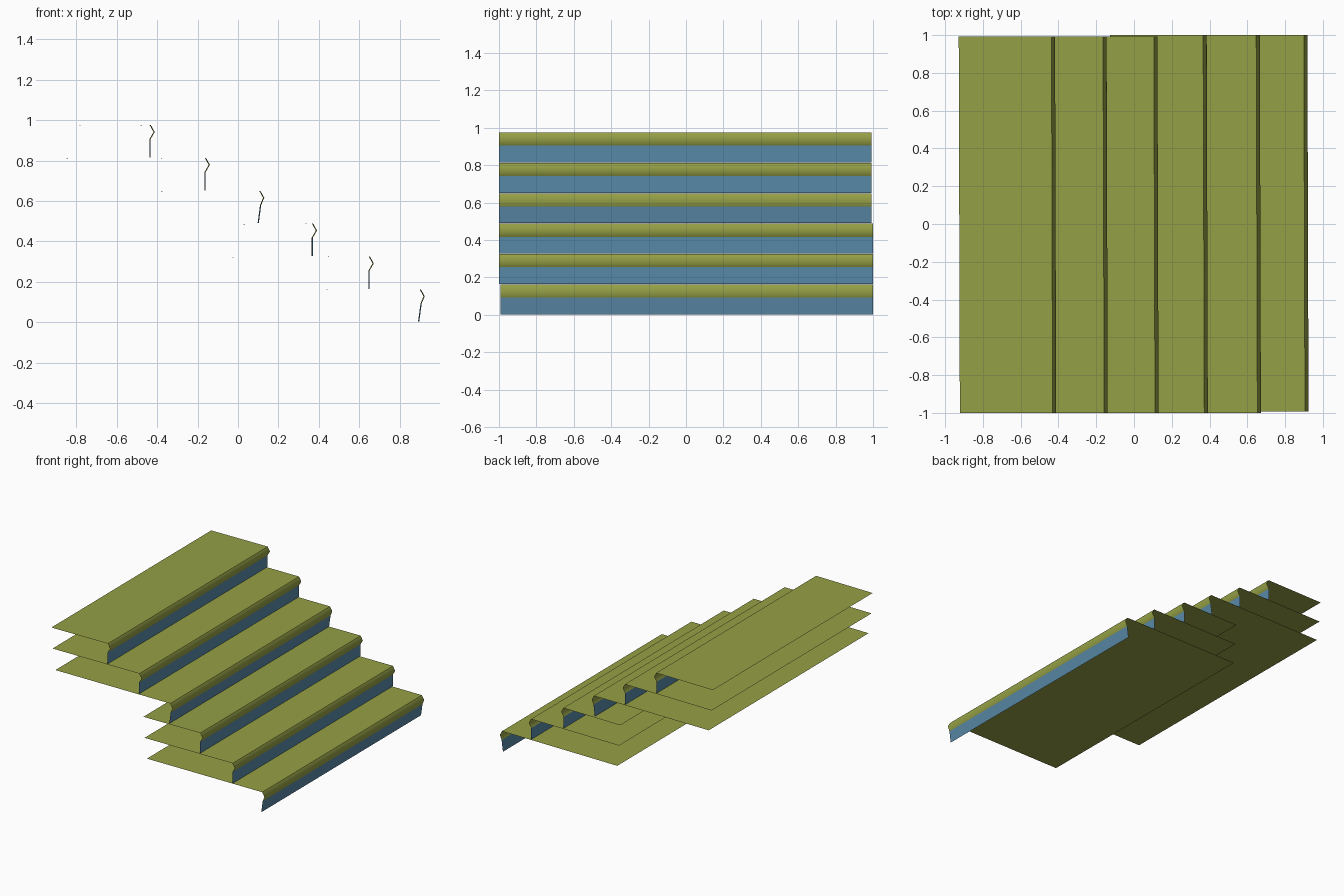
import bpy

if "Cube" in bpy.data.objects:
    bpy.data.objects.remove(bpy.data.objects["Cube"])


def material(name, colour):
    m = bpy.data.materials.new(name)
    m.diffuse_color = colour
    m.use_nodes = True
    m.node_tree.nodes["Principled BSDF"].inputs["Base Color"].default_value = m.diffuse_color
    return m


GREEN = material("tread_green", (0.30, 0.35, 0.06, 1))
BLUE = material("riser_blue", (0.10, 0.25, 0.39, 1))


def strip(name, profile, y0, y1, mat, smooth_from=None):
    """Sweep an open x-z profile along y into a thin sheet, very slightly skewed."""
    verts = []
    for x, z in profile:
        for y in (y0, y1):
            verts.append((x - 0.003 * y, y, z))
    faces = [(2 * i, 2 * i + 2, 2 * i + 3, 2 * i + 1) for i in range(len(profile) - 1)]
    mesh = bpy.data.meshes.new(name)
    mesh.from_pydata(verts, [], faces)
    mesh.materials.append(mat)
    for i, poly in enumerate(mesh.polygons):
        poly.use_smooth = smooth_from is not None and i >= smooth_from
    obj = bpy.data.objects.new(name, mesh)
    bpy.context.collection.objects.link(obj)


# Riser position and back end of the tread for each step, bottom to top
STEPS = [(0.900, -0.10), (0.648, -0.115), (0.367, -0.125),
         (0.106, -0.89), (-0.163, -0.915), (-0.436, -0.925)]
RISE = 0.1625

for i, (x, back) in enumerate(STEPS):
    z = i * RISE
    top = z + RISE
    y0, y1 = (-0.992, 1.0) if i == 0 else (-1.0, 1.0 if i < 3 else 0.993)
    lean = 0.006 if i in (0, 3) else 0.0

    # Riser sheet
    strip(f"riser_{i + 1}", [(x + lean, top - 0.07), (x - lean, z + 0.003)], y0, y1, BLUE)

    # Tread with folded rounded nosing
    strip(f"tread_{i + 1}",
          [(back, top - 0.004), (x + 0.002, top), (x + 0.021, top - 0.034), (x + lean, top - 0.07)],
          y0, y1, GREEN, smooth_from=1)
